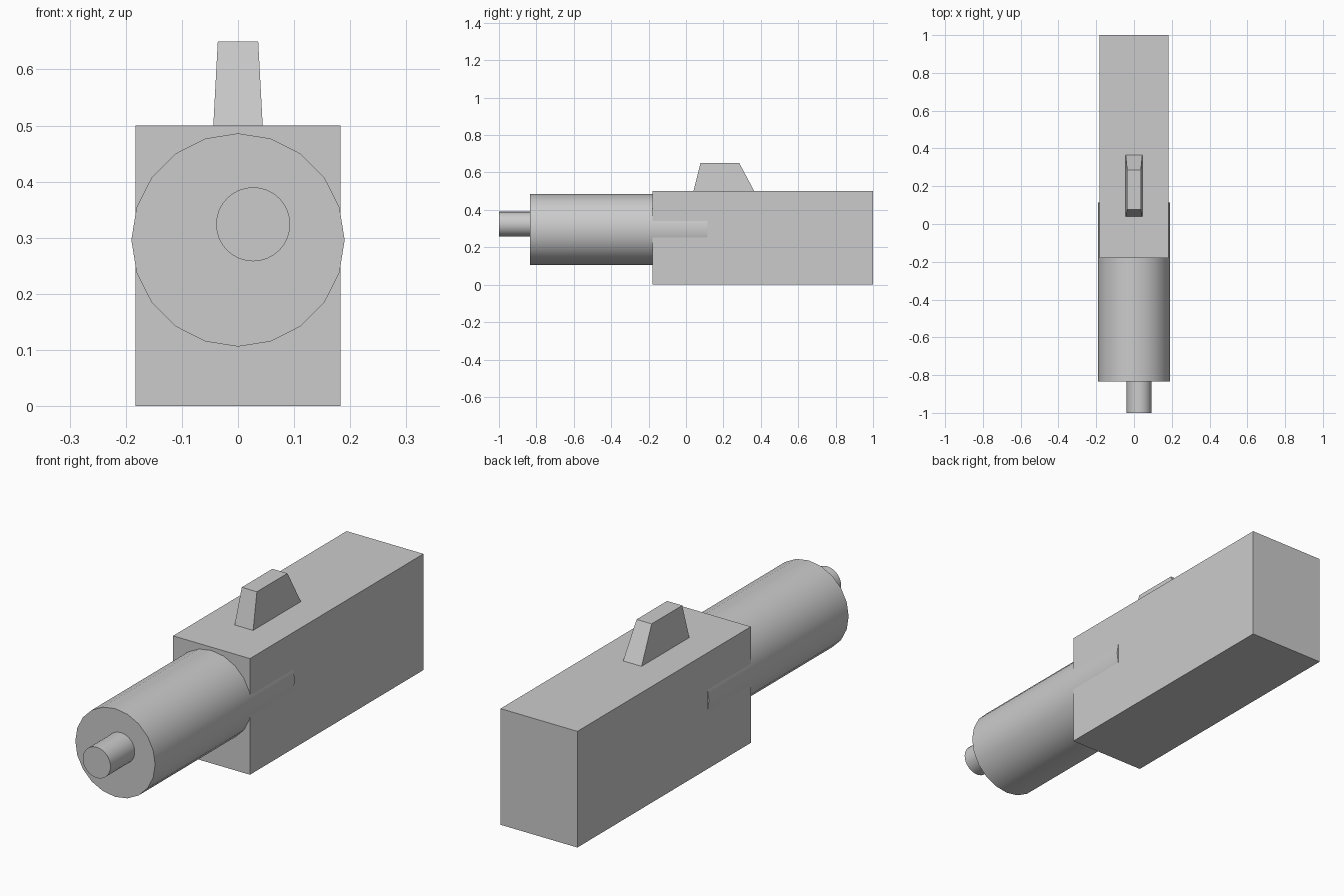
import bpy, math

if "Cube" in bpy.data.objects:
    bpy.data.objects.remove(bpy.data.objects["Cube"])


def block(name, bottom, top, z0, z1):
    """Box or tapered block; bottom and top are (half width, y front, y back)."""
    verts = [(sx * w, y, z)
             for (w, y0, y1), z in ((bottom, z0), (top, z1))
             for sx, y in ((-1, y0), (1, y0), (1, y1), (-1, y1))]
    faces = [(3, 2, 1, 0), (4, 5, 6, 7)]
    faces += [(i, (i + 1) % 4, (i + 1) % 4 + 4, i + 4) for i in range(4)]
    mesh = bpy.data.meshes.new(name)
    mesh.from_pydata(verts, [], faces)
    obj = bpy.data.objects.new(name, mesh)
    bpy.context.collection.objects.link(obj)
    return obj


def rod(name, x, z, radius, y0, y1, sides):
    """Smooth-sided cylinder lying along y."""
    bpy.ops.mesh.primitive_cylinder_add(
        vertices=sides, radius=radius, depth=y1 - y0,
        location=(x, (y0 + y1) / 2, z), rotation=(math.pi / 2, 0, 0))
    obj = bpy.context.object
    obj.name = name
    bpy.ops.object.shade_smooth_by_angle(angle=math.radians(30))
    return obj


# Main housing
block("housing", (0.183, -0.18, 1.0), (0.183, -0.18, 1.0), 0, 0.5)

# Tapered fin on top
block("top_fin", (0.044, 0.04, 0.365), (0.036, 0.077, 0.285), 0.5, 0.65)

# Barrel, bulging slightly through the housing sides
rod("barrel", 0, 0.296, 0.19, -0.835, 0.115, 20)

# Off-centre tip
rod("tip", 0.027, 0.324, 0.066, -1.0, -0.835, 32)
